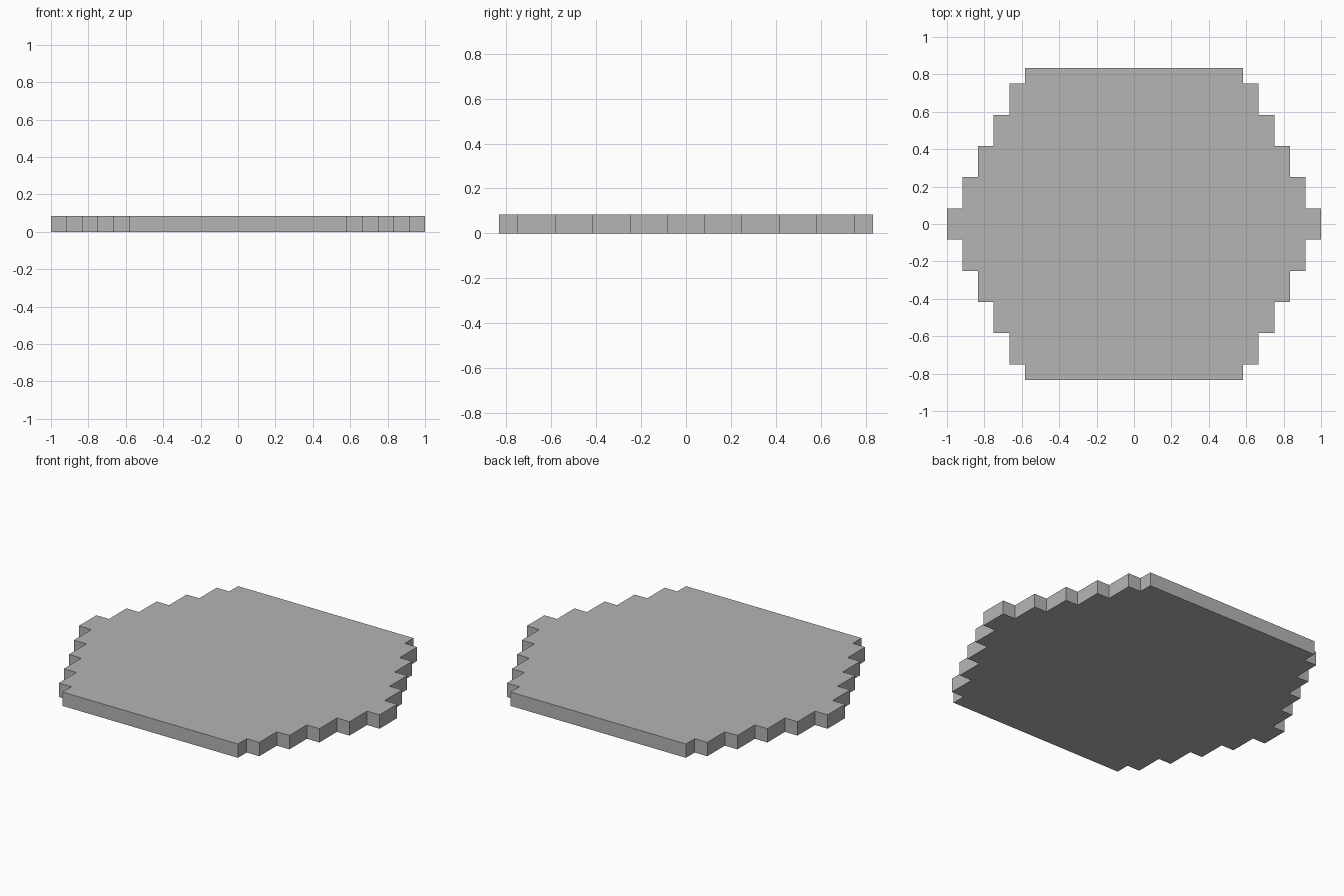
import bpy, bmesh

if "Cube" in bpy.data.objects:
    bpy.data.objects.remove(bpy.data.objects["Cube"])

U = 1 / 12  # grid unit; also the plate thickness

# Stepped edge: half width and upper y limit of each row, in grid units
steps = [(12, 1), (11, 3), (10, 5), (9, 7), (8, 9), (7, 10)]

# Quarter outline from the right tip up to the back edge
quarter = []
for i, (half_width, y_top) in enumerate(steps):
    if i:
        quarter.append((half_width, steps[i - 1][1]))
    quarter.append((half_width, y_top))

# Mirror the quarter into the full counter-clockwise outline
right = [(x, -y) for x, y in reversed(quarter)] + quarter
outline = right + [(-x, y) for x, y in reversed(right)]

# Plate: extrude the outline upwards
bm = bmesh.new()
face = bm.faces.new([bm.verts.new((x * U, y * U, 0)) for x, y in outline])
top = bmesh.ops.extrude_face_region(bm, geom=[face], use_keep_orig=True)["geom"]
bmesh.ops.translate(bm, vec=(0, 0, U),
                    verts=[g for g in top if isinstance(g, bmesh.types.BMVert)])
bmesh.ops.recalc_face_normals(bm, faces=bm.faces)

mesh = bpy.data.meshes.new("stepped_plate")
bm.to_mesh(mesh)
bm.free()
plate = bpy.data.objects.new("stepped_plate", mesh)
bpy.context.collection.objects.link(plate)

# Dark grey finish
grey = bpy.data.materials.new("dark_grey")
grey.diffuse_color = (0.46, 0.46, 0.46, 1)
grey.use_nodes = True
grey.node_tree.nodes["Principled BSDF"].inputs["Base Color"].default_value = grey.diffuse_color
mesh.materials.append(grey)
